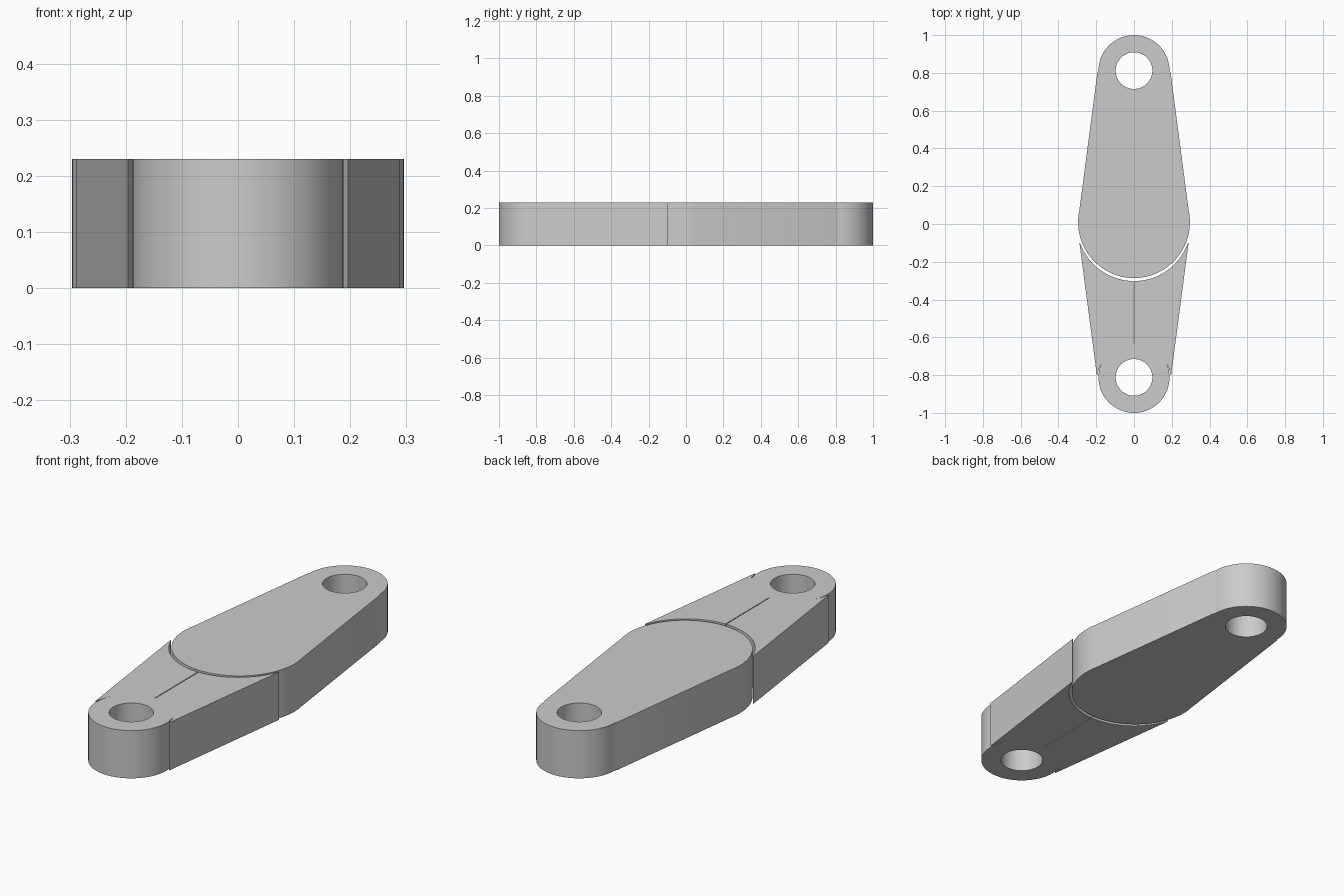
import bpy, bmesh
from math import radians, cos, sin

if "Cube" in bpy.data.objects:
    bpy.data.objects.remove(bpy.data.objects["Cube"])

H = 0.23          # plate thickness
END_Y = 0.812     # pin hole distance from centre
END_R = 0.188
HOLE_R = 0.097


def arc(cy, r, a0, a1, n):
    """Points on an arc centred at (0, cy), angles in degrees."""
    angles = [radians(a0 + (a1 - a0) * i / n) for i in range(n + 1)]
    return [(r * cos(a), cy + r * sin(a)) for a in angles]


def plate(name, loops):
    """Extrude a filled outline, with holes, from z = 0 to H."""
    cu = bpy.data.curves.new(name, 'CURVE')
    cu.dimensions = '2D'
    cu.fill_mode = 'BOTH'
    cu.extrude = H / 2
    for pts in loops:
        s = cu.splines.new('POLY')
        s.points.add(len(pts) - 1)
        for p, (x, y) in zip(s.points, pts):
            p.co = (x, y, 0, 1)
        s.use_cyclic_u = True
    ob = bpy.data.objects.new(name, cu)
    bpy.context.collection.objects.link(ob)
    bpy.ops.object.select_all(action='DESELECT')
    ob.select_set(True)
    bpy.context.view_layer.objects.active = ob
    bpy.ops.object.convert(target='MESH')
    ob = bpy.context.object
    ob.name = name
    bm = bmesh.new()
    bm.from_mesh(ob.data)
    bmesh.ops.translate(bm, verts=bm.verts, vec=(0, 0, H / 2))
    bmesh.ops.remove_doubles(bm, verts=bm.verts, dist=1e-4)
    bmesh.ops.recalc_face_normals(bm, faces=bm.faces)
    bm.to_mesh(ob.data)
    bm.free()
    bpy.ops.object.shade_smooth_by_angle(angle=radians(30))
    return ob


# Main link: round hub tapering to the rear pin eye
hub = arc(0.01, 0.296, 168, 372, 72)
rear_end = arc(END_Y, END_R, 0, 180, 64)
plate("main_link", [
    hub + [(0.194, 0.80)] + rear_end + [(-0.194, 0.80)],
    arc(END_Y, HOLE_R, 0, 354.375, 63),
])

# Front arm: curved seat round the hub, centre slit, notches beside the eye
left = ([(-0.002, -0.63)] + arc(0, 0.302, 269.6, 200, 32)
        + [(-0.289, -0.099), (-0.196, -0.806), (-0.186, -0.768), (-0.171, -0.733)])
right = [(-x, y) for x, y in reversed(left)]
front_end = arc(-END_Y, END_R, 156, 384, 76)
plate("front_arm", [
    left + front_end + right,
    arc(-END_Y, HOLE_R, 0, 354.375, 63),
])
